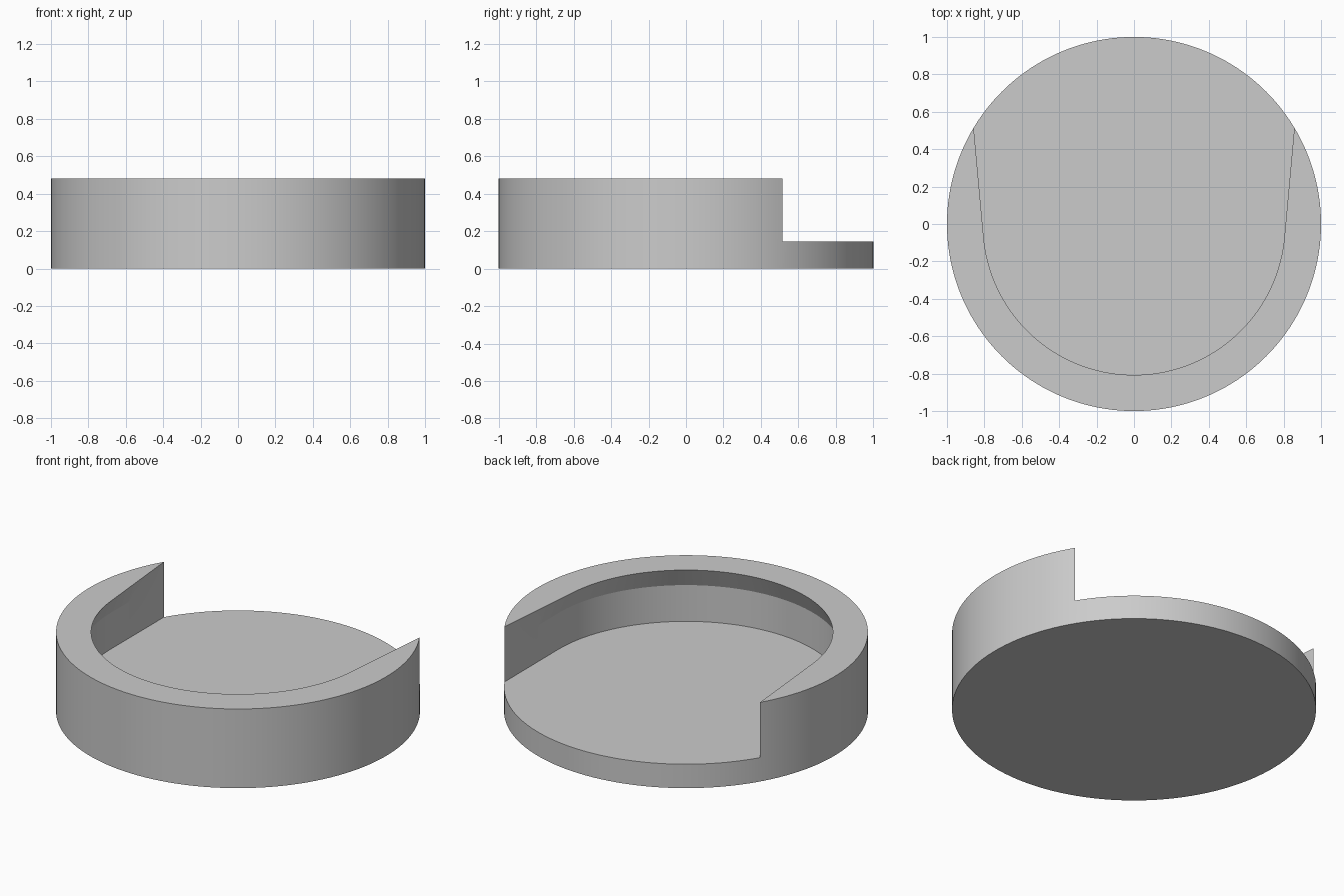
import bpy, bmesh
from math import radians, sin, cos, acos

cube = bpy.data.objects.get("Cube")
if cube:
    bpy.data.objects.remove(cube)

FLOOR, CREASE, TOP = 0.145, 0.365, 0.48   # heights
LIP, POCKET = 0.807, 0.858                # inner radii at the rim and below it
HALF = 121                                # wall half-sweep in degrees from the front

grey = bpy.data.materials.new("plain grey")
grey.use_nodes = True
colour = (0.6, 0.6, 0.6, 1)
grey.diffuse_color = colour
grey.node_tree.nodes["Principled BSDF"].inputs["Base Color"].default_value = colour

bm = bmesh.new()


def point(deg, rho, z):
    a = radians(deg)
    return bm.verts.new((rho * sin(a), -rho * cos(a), z))


def inner_radius(deg, r):
    # round at the front, then straight tangents running out to the wall tips
    past = max(0, radians(abs(deg) - HALF) + acos(r))
    return r / cos(past)


def row(angles, z, r=None):
    return [point(d, 1 if r is None else inner_radius(d, r), z) for d in angles]


def skin(a, b):
    for i in range(len(a) - 1):
        bm.faces.new((a[i], a[i + 1], b[i + 1], b[i]))


wall = range(-HALF, HALF + 1, 2)
back = range(HALF, 360 - HALF + 1, 2)

# Round base with its open back edge
skin(row(wall, 0), row(wall, FLOOR))
skin(row(back, 0), row(back, FLOOR))
bm.faces.new(row(range(-HALF, 360 - HALF, 2), 0))

# Raised wall: outside, flat rim, sloping lip and pocket side
profile = [(FLOOR, None), (CREASE, None), (TOP, None),
           (TOP, LIP), (CREASE, POCKET), (FLOOR, POCKET)]
rows = [row(wall, z, r) for z, r in profile]
for lower, upper in zip(rows, rows[1:]):
    skin(lower, upper)

# Floor of the pocket
bm.faces.new(row(wall, FLOOR, POCKET) + row(back, FLOOR)[1:-1])

bmesh.ops.remove_doubles(bm, verts=bm.verts, dist=0.0005)
bmesh.ops.dissolve_degenerate(bm, edges=bm.edges, dist=0.0001)
bmesh.ops.recalc_face_normals(bm, faces=bm.faces)

mesh = bpy.data.meshes.new("open_backed_tray")
bm.to_mesh(mesh)
bm.free()
mesh.materials.append(grey)
tray = bpy.data.objects.new("open_backed_tray", mesh)
bpy.context.collection.objects.link(tray)

bpy.ops.object.select_all(action='DESELECT')
tray.select_set(True)
bpy.context.view_layer.objects.active = tray
bpy.ops.object.shade_smooth_by_angle(angle=radians(15))
